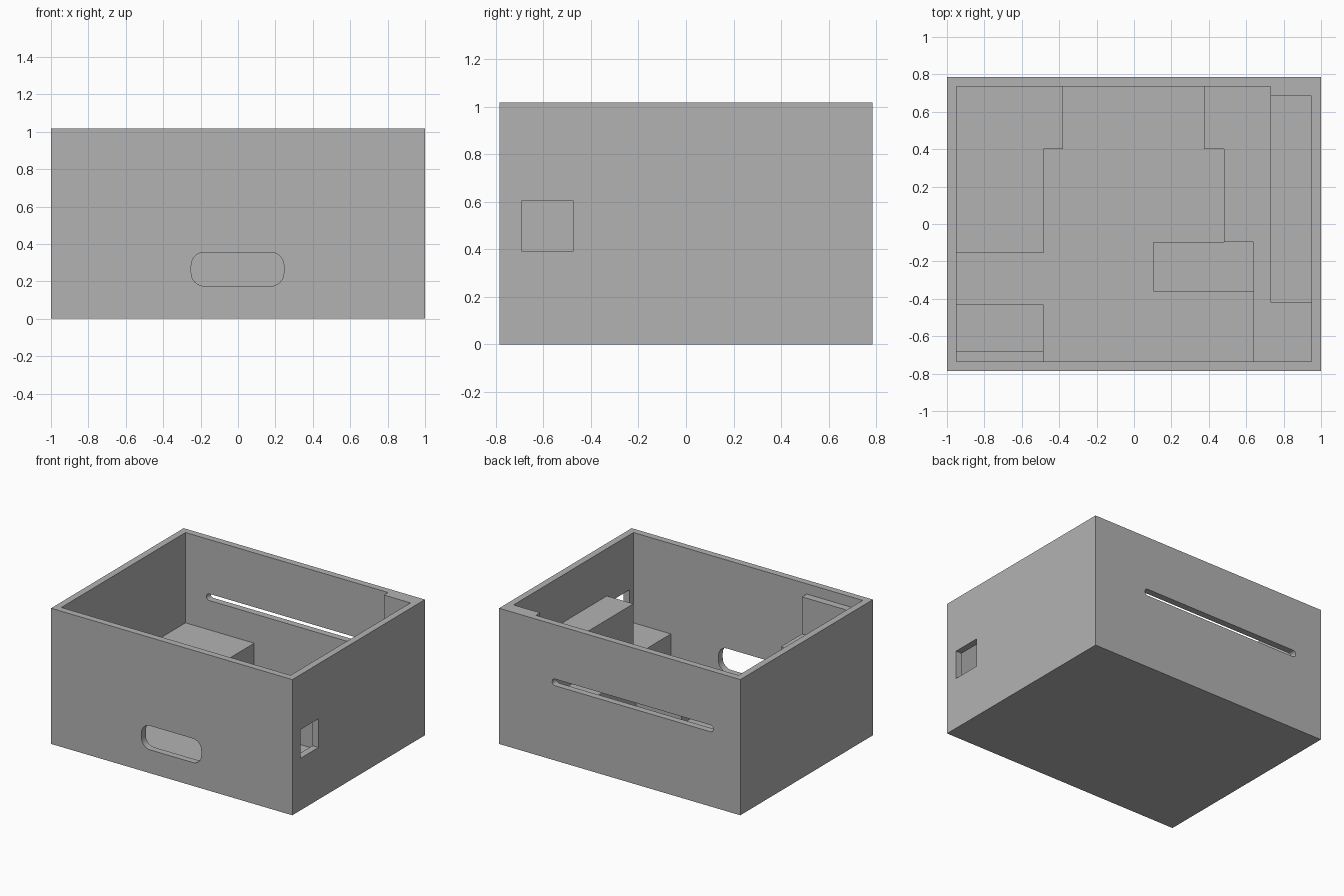
import bpy, bmesh, math

if "Cube" in bpy.data.objects:
    bpy.data.objects.remove(bpy.data.objects["Cube"])

W, D, H, T = 1.0, 0.785, 1.017, 0.05      # half width, half depth, height, wall
IX, IY = W - T, D - T                     # inner half sizes

grey = bpy.data.materials.new("grey_plastic")
grey.diffuse_color = (0.45, 0.45, 0.45, 1)
grey.use_nodes = True
grey.node_tree.nodes["Principled BSDF"].inputs["Base Color"].default_value = grey.diffuse_color


def prism(name, outline, z0, z1):
    """Upright solid from a plan outline."""
    bm = bmesh.new()
    face = bm.faces.new([bm.verts.new((x, y, z0)) for x, y in outline])
    up = bmesh.ops.extrude_face_region(bm, geom=[face])["geom"]
    bmesh.ops.translate(bm, vec=(0, 0, z1 - z0),
                        verts=[v for v in up if isinstance(v, bmesh.types.BMVert)])
    bmesh.ops.recalc_face_normals(bm, faces=bm.faces)
    me = bpy.data.meshes.new(name)
    bm.to_mesh(me)
    bm.free()
    me.materials.append(grey)
    ob = bpy.data.objects.new(name, me)
    bpy.context.collection.objects.link(ob)
    return ob


def box(name, x0, x1, y0, y1, z0, z1):
    return prism(name, [(x0, y0), (x1, y0), (x1, y1), (x0, y1)], z0, z1)


def slot_cutter(name, x0, x1, z0, z1, r, y):
    """Rounded slot running through a wall at depth y."""
    pts = []
    corners = [(x1 - r, z1 - r), (x0 + r, z1 - r), (x0 + r, z0 + r), (x1 - r, z0 + r)]
    for i, (cx, cz) in enumerate(corners):
        for k in range(9):
            a = math.pi / 2 * (i + k / 8)
            pts.append((cx + r * math.cos(a), cz + r * math.sin(a)))
    ob = prism(name, pts, -0.09, 0.09)
    for v in ob.data.vertices:
        px, pz, d = v.co
        v.co = (px, y - d, pz)
    return ob


def cut(target, cutter):
    m = target.modifiers.new("cut", "BOOLEAN")
    m.operation, m.solver, m.object = "DIFFERENCE", "EXACT", cutter
    bpy.context.view_layer.objects.active = target
    bpy.ops.object.modifier_apply(modifier=m.name)
    bpy.data.objects.remove(cutter)


# Open-topped case with its three openings
case = box("case", -W, W, -D, D, 0, H)
cut(case, box("cavity_cutter", -IX, IX, -IY, IY, T, H + 0.2))
cut(case, slot_cutter("front_slot_cutter", -0.25, 0.245, 0.175, 0.355, 0.07, -D + T / 2))
cut(case, slot_cutter("back_slot_cutter", -0.776, 0.56, 0.56, 0.61, 0.0245, D - T / 2))
cut(case, box("side_window_cutter", 0.9, 1.1, -0.69, -0.475, 0.39, 0.605))

# Low platforms on both sides of the cavity
LOW, HIGH = 0.34, 0.662
prism("left_platform", [(-IX, -0.155), (-0.485, -0.155), (-0.485, 0.4),
                        (-0.38, 0.4), (-0.38, IY), (-IX, IY)], T, LOW)
prism("right_platform", [(0.64, -IY), (IX, -IY), (IX, IY), (0.375, IY), (0.375, 0.4),
                         (0.48, 0.4), (0.48, -0.095), (0.64, -0.095)], T, LOW)
box("inner_step", 0.105, 0.64, -0.36, -0.095, T, 0.14)

# Tall supports, each with an upright tab against the wall
box("right_support", 0.73, IX, -0.42, IY, LOW, HIGH)
box("right_tab", 0.73, IX, 0.685, IY, HIGH, H)
box("left_support", -IX, -0.485, -IY, -0.43, T, HIGH)
box("left_tab", -IX, -0.485, -IY, -0.68, HIGH, 0.94)
